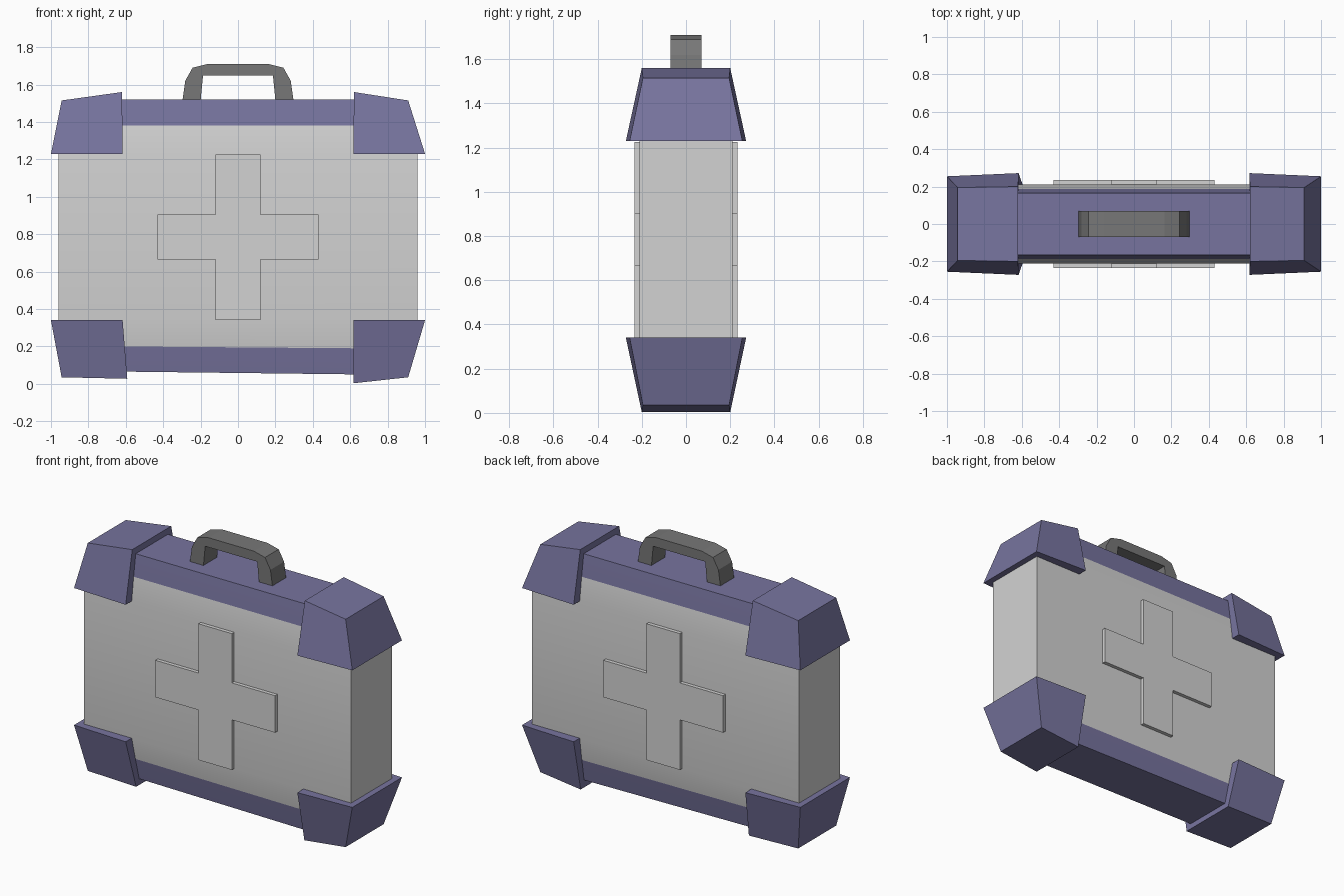
import bpy, bmesh, math

if "Cube" in bpy.data.objects:
    bpy.data.objects.remove(bpy.data.objects["Cube"])


def material(name, rgb):
    m = bpy.data.materials.new(name)
    m.diffuse_color = (*rgb, 1.0)
    m.use_nodes = True
    m.node_tree.nodes["Principled BSDF"].inputs["Base Color"].default_value = m.diffuse_color
    return m


GREY = material("light grey", (0.65, 0.65, 0.65))
PURPLE = material("muted purple", (0.185, 0.175, 0.345))
DARK = material("dark grey", (0.185, 0.185, 0.185))


def finish(name, bm, *mats):
    bmesh.ops.recalc_face_normals(bm, faces=bm.faces)
    me = bpy.data.meshes.new(name)
    bm.to_mesh(me)
    bm.free()
    for m in mats:
        me.materials.append(m)
    ob = bpy.data.objects.new(name, me)
    bpy.context.collection.objects.link(ob)
    return ob


def loft(bm, rings):
    """Skin a stack of equal-length point rings and close both ends."""
    vs = [[bm.verts.new(p) for p in r] for r in rings]
    n = len(vs[0])
    for a, b in zip(vs, vs[1:]):
        for i in range(n):
            bm.faces.new((a[i], a[(i + 1) % n], b[(i + 1) % n], b[i]))
    bm.faces.new(vs[0])
    bm.faces.new(vs[-1])


def prism(name, pts, y0, y1, mat):
    """Extrude an x-z outline along y."""
    bm = bmesh.new()
    loft(bm, [[(x, y, z) for x, z in pts] for y in (y0, y1)])
    return finish(name, bm, mat)


# Case body: straight walls tapering toward top and slightly tilted bottom
levels = [(0.058, 0.88, 0.165), (0.195, 0.92, 0.188), (0.34, 0.96, 0.21),
          (1.23, 0.96, 0.21), (1.38, 0.91, 0.188), (1.52, 0.86, 0.165)]
bm = bmesh.new()
rings = []
for z, hx, hy in levels:
    tilt = 0.012 if z < 0.1 else 0.008 if z < 0.3 else 0.0
    rings.append([(sx * hx, sy * hy, z - tilt * sx * hx)
                  for sx, sy in ((-1, -1), (1, -1), (1, 1), (-1, 1))])
loft(bm, rings)
bmesh.ops.recalc_face_normals(bm, faces=bm.faces)
for f in bm.faces:
    zc = f.calc_center_median().z
    f.material_index = int(zc < 0.19 or zc > 1.39)   # top and bottom bands
    f.smooth = abs(f.normal.y) > 0.8                 # softly rolled broad sides
for e in bm.edges:
    e.smooth = e.calc_face_angle(0) < math.radians(30)
finish("case_body", bm, GREY, PURPLE)

# Raised cross on front and back
w, h, zl, zh, z0, z1 = 0.12, 0.43, 0.665, 0.905, 0.34, 1.225
cross = [(-w, z0), (w, z0), (w, zl), (h, zl), (h, zh), (w, zh),
         (w, z1), (-w, z1), (-w, zh), (-h, zh), (-h, zl), (-w, zl)]
for side, s in (("front", -1), ("back", 1)):
    prism(side + "_cross", cross, s * 0.205, s * 0.234, GREY)

# Corner guards: side, rim height, inner tip (x, z), outer tip (x, z)
guards = {
    "top_left_guard": (-1, 1.23, (0.62, 1.56), (0.943, 1.515)),
    "top_right_guard": (1, 1.23, (0.62, 1.56), (0.91, 1.515)),
    "bottom_left_guard": (-1, 0.34, (0.592, 0.027), (0.943, 0.035)),
    "bottom_right_guard": (1, 0.34, (0.617, 0.003), (0.91, 0.035)),
}
for name, (s, rim, inner, outer) in guards.items():
    def quad(xi, zi, yi, xo, zo, yo):
        return [(s * xi, -yi, zi), (s * xo, -yo, zo),
                (s * xo, yo, zo), (s * xi, yi, zi)]
    bm = bmesh.new()
    loft(bm, [quad(0.617, rim, 0.272, 1.0, rim, 0.255),
              quad(*inner, 0.2, *outer, 0.195)])
    finish(name, bm, PURPLE)

# Carrying handle
half = [(0.297, 1.515), (0.282, 1.62), (0.243, 1.69), (0.163, 1.71)]
inside = [(0.2, 1.515), (0.187, 1.648)]
outline = (half + [(-x, z) for x, z in reversed(half)]
           + [(-x, z) for x, z in inside] + list(reversed(inside)))
prism("handle", outline, -0.07, 0.07, DARK)
